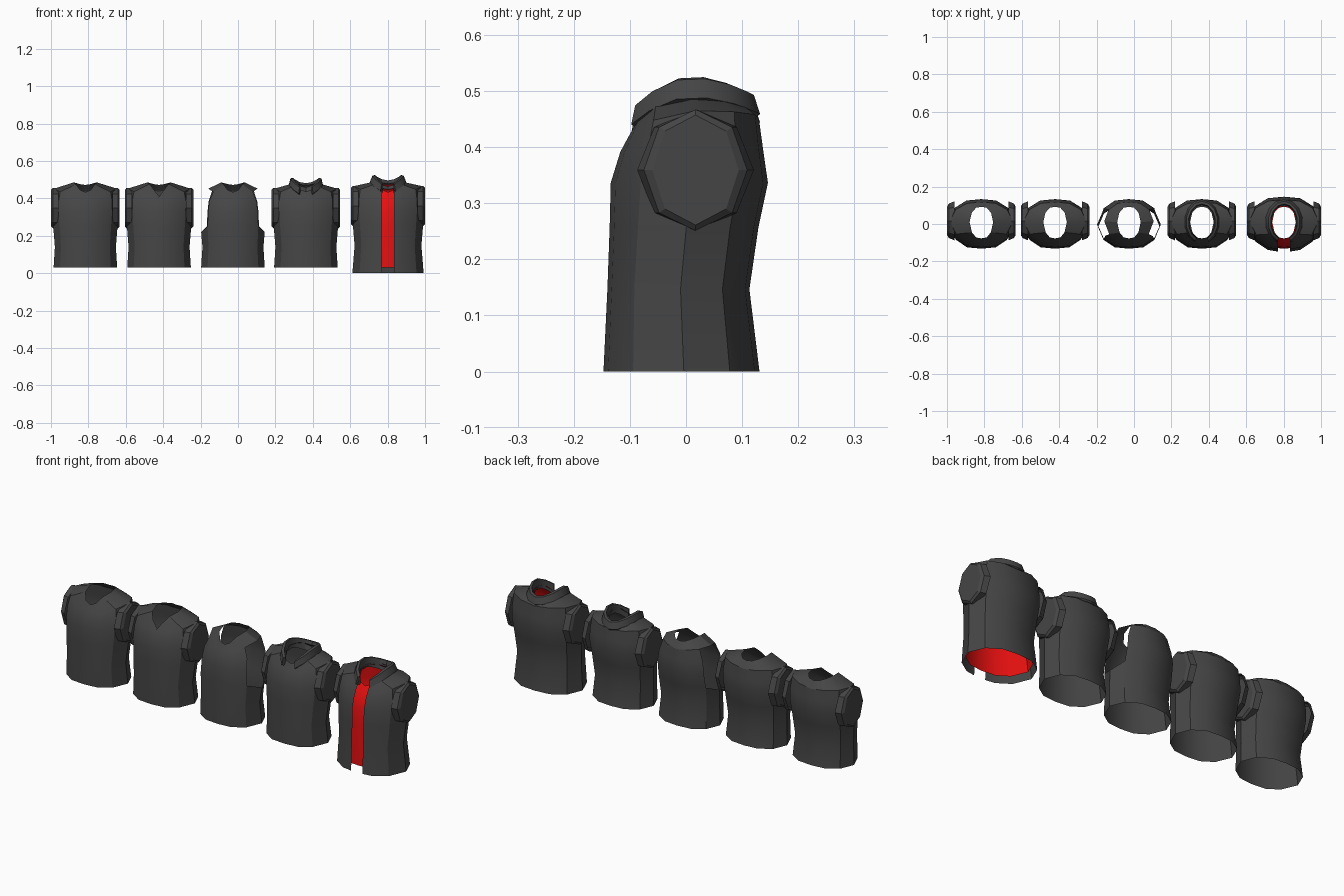
import bpy, math

if "Cube" in bpy.data.objects:
    bpy.data.objects.remove(bpy.data.objects["Cube"])

def material(name, colour):
    m = bpy.data.materials.new(name)
    m.diffuse_color = (*colour, 1)
    m.use_nodes = True
    m.node_tree.nodes["Principled BSDF"].inputs["Base Color"].default_value = m.diffuse_color
    return m

DARK = material("dark_cloth", (0.06, 0.06, 0.06))
RED = material("red_cloth", (0.8, 0.005, 0.005))

def add_mesh(name, verts, faces, mat, angle=28):
    me = bpy.data.meshes.new(name)
    me.from_pydata(verts, [], faces)
    me.materials.append(mat)
    ob = bpy.data.objects.new(name, me)
    bpy.context.collection.objects.link(ob)
    bpy.ops.object.select_all(action='DESELECT')
    ob.select_set(True)
    bpy.context.view_layer.objects.active = ob
    bpy.ops.object.shade_smooth_by_angle(angle=math.radians(angle))
    return ob

def loft(rings, closed=True, skip=lambda i, j: False):
    n = len(rings[0])
    verts = [p for r in rings for p in r]
    faces = [(i*n+j, i*n+(j+1) % n, (i+1)*n+(j+1) % n, (i+1)*n+j)
             for i in range(len(rings)-1)
             for j in range(n if closed else n-1) if not skip(i, j)]
    return verts, faces

# half cross-section from front centre round the right side to back centre
HALF = [(0, -1), (.45, -.94), (.8, -.62), (1, .03), (.82, .62), (.45, .94), (0, 1)]
# body rings: z, half width, front y, back y
BODY = [(.03, .170, -.132, .116), (.14, .163, -.131, .100), (.25, .172, -.127, .116),
        (.33, .178, -.125, .133), (.385, .179, -.108, .125)]
SHOULDER_Z = [.407, .41, .435, .452, .45, .445, .437]
CREW_Z = [.433, .445, .475, .485, .483, .476, .472]
V_Z = [.410, .447, .477, .485, .483, .476, .472]
LOW_Z = [.436, .446, .473, .482, .480, .474, .470]

def ring(cx, zs, w, f, b, gap=0):
    c, h = (f+b)/2, (b-f)/2
    half = [(x*w, c+y*h, z) for (x, y), z in zip(HALF, zs)]
    if gap:                       # open front: split the front centre point
        x, y, z = half[0]
        half[0] = (gap, y, z)
        left = [(-x, y, z) for x, y, z in half[:-1]][::-1]
    else:
        left = [(-x, y, z) for x, y, z in half[1:-1]][::-1]
    return [(cx+x, y, z) for x, y, z in half+left]

def torso(name, cx, neck, mat=DARK, grow=0, gap=0, tank=False):
    rings = []
    for k, (z, w, f, b) in enumerate(BODY):
        if tank and k >= 2:
            w = (.17, .166, .158)[k-2]
        zs = [z+grow*.5]*7
        if grow and k == 0:
            zs, w, f, b = [0]*7, w+.005, f-.006, b+.002
        if tank and k == 2:       # armhole dips under the arm
            zs[3] -= .03
        rings.append(ring(cx, zs, w+grow*1.2, f-grow*.7, b+grow, gap))
    rings.append(ring(cx, [z+grow for z in SHOULDER_Z], (.132 if tank else .168)+grow*1.3,
                      -.094-grow*.6, .117+grow, gap))
    rings.append(ring(cx, [z+grow*.7 for z in neck], .063+grow*.3, -.077-grow*.8, .092+grow*.3, gap))
    arm = (2, 3, 8, 9)
    add_mesh(name, *loft(rings, not gap, lambda i, j: tank and 2 <= i <= 4 and j in arm), mat)

def arm_ends(name, cx, grow=0):
    for side, s in (("left", -1), ("right", 1)):
        rs = [[(cx+s*(x+grow), .017+ry*math.sin(k*math.pi/4), .348+grow*.8+rz*math.cos(k*math.pi/4))
               for k in range(8)] for x, ry, rz in
              ((.145, .104, .108), (.174, .092, .108), (.183, .077, .098))]
        v, f = loft(rs)
        f.append(tuple(range(16, 24)))
        if s > 0:
            f = [q[::-1] for q in f]
        add_mesh(f"{name}_{side}_arm_end", v, f, DARK, 20)

def collar(name, cx, k=1, lift=0):
    # folded band: inner base, top edge, outer edge, underside
    rows = ((.066, -.078, .094, -.012), (.072, -.086, .108, .037),
            (.085, -.100, .121, .034), (.096*k, -.108, .132, .0), (.088, -.098, .124, -.006))
    rings = []
    for w, f, b, dz in rows:
        c, h, pts = (f+b)/2, (b-f)/2, []
        for i in range(13):
            a = math.radians(24 + 312*i/12)
            x, y = w*math.sin(a), -math.cos(a)
            z = .489 - (.058*y*y if y < 0 else .030*y*y)
            pts.append((cx+x, c+h*y, z+dz+lift))
        rings.append(pts)
    v, f = loft(rings, False)
    n = 13
    f += [tuple(i*n for i in range(5)), tuple(i*n+n-1 for i in range(4, -1, -1))]
    add_mesh(name, v, f, DARK, 30)

# four plain tops
torso("crew_neck_shirt", -.816, CREW_Z)
arm_ends("crew_neck_shirt", -.816)
torso("v_neck_shirt", -.422, V_Z)
arm_ends("v_neck_shirt", -.422)
torso("tank_top", -.027, CREW_Z, tank=True)
torso("collared_shirt", .363, LOW_Z)
arm_ends("collared_shirt", .363)
collar("shirt_collar", .363, .97, -.015)

# open jacket over a red shirt
torso("red_undershirt", .802, CREW_Z, RED)
torso("open_jacket", .802, LOW_Z, grow=.013, gap=.033)
arm_ends("open_jacket", .802, .014)
collar("jacket_collar", .802, 1.04)
